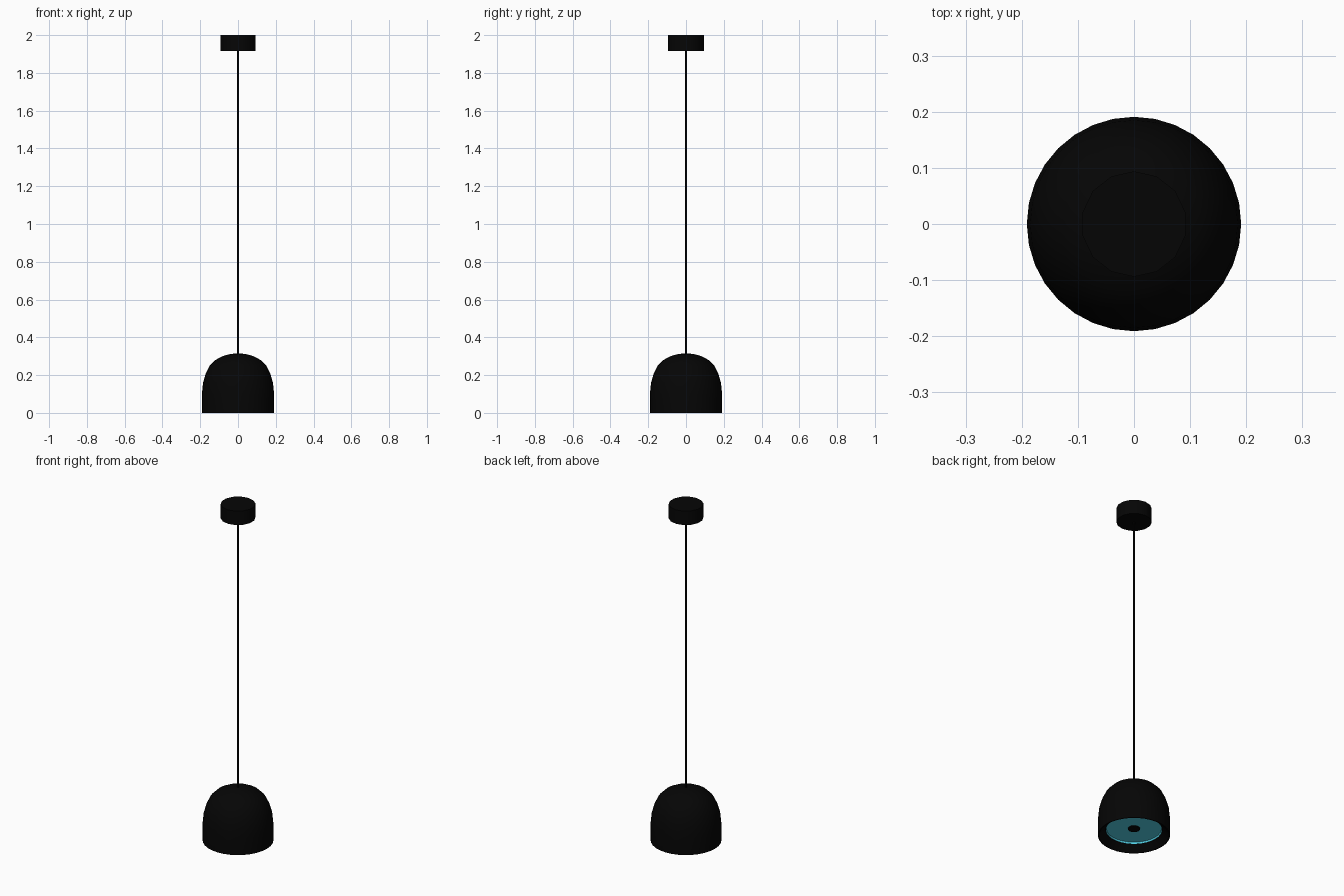
import bpy, bmesh, math

if "Cube" in bpy.data.objects:
    bpy.data.objects.remove(bpy.data.objects["Cube"])


def material(name, rgb):
    m = bpy.data.materials.new(name)
    m.use_nodes = True
    m.diffuse_color = (*rgb, 1)
    m.node_tree.nodes["Principled BSDF"].inputs["Base Color"].default_value = (*rgb, 1)
    return m


black = material("matte black", (0.0016, 0.0016, 0.0016))
teal = material("teal diffuser", (0.09, 0.68, 0.85))


def lathe(name, profile, sides, mat):
    """Revolve (radius, height) points around z; radius 0 makes a pole."""
    bm = bmesh.new()
    verts = [bm.verts.new((0, -r, z)) for r, z in profile]
    edges = [bm.edges.new(pair) for pair in zip(verts, verts[1:])]
    bmesh.ops.spin(bm, geom=verts + edges, cent=(0, 0, 0), axis=(0, 0, 1),
                   angle=math.tau, steps=sides)
    bmesh.ops.remove_doubles(bm, verts=bm.verts, dist=0.0001)
    bmesh.ops.recalc_face_normals(bm, faces=bm.faces)
    mesh = bpy.data.meshes.new(name)
    bm.to_mesh(mesh)
    bm.free()
    mesh.materials.append(mat)
    obj = bpy.data.objects.new(name, mesh)
    bpy.context.collection.objects.link(obj)
    bpy.ops.object.select_all(action="DESELECT")
    obj.select_set(True)
    bpy.context.view_layer.objects.active = obj
    bpy.ops.object.shade_smooth_by_angle(angle=math.radians(35))
    return obj


# Domed shade with a thin rim and an inner bevel up to the diffuser
lathe("shade", [(0, 0.315), (0.04, 0.312), (0.08, 0.301), (0.12, 0.28),
                (0.15, 0.25), (0.172, 0.205), (0.185, 0.16), (0.191, 0.1),
                (0.191, 0), (0.186, 0), (0.151, 0.034), (0.151, 0.06),
                (0, 0.06)], 32, black)

# Shallow diffuser dish inside the shade
lathe("diffuser", [(0, 0.052), (0.15, 0.052), (0.15, 0.034), (0.148, 0.034),
                   (0.146, 0.043), (0, 0.043)], 32, teal)

# Small round cap in the middle of the diffuser
lathe("diffuser_cap", [(0, 0.046), (0.032, 0.046), (0.032, 0.038),
                       (0, 0.038)], 16, black)

# Hanging cord
lathe("cord", [(0, 0.31), (0.005, 0.31), (0.005, 1.93), (0, 1.93)], 8, black)

# Ceiling canopy
lathe("ceiling_canopy", [(0, 1.917), (0.094, 1.917), (0.094, 2), (0, 2)], 14, black)
